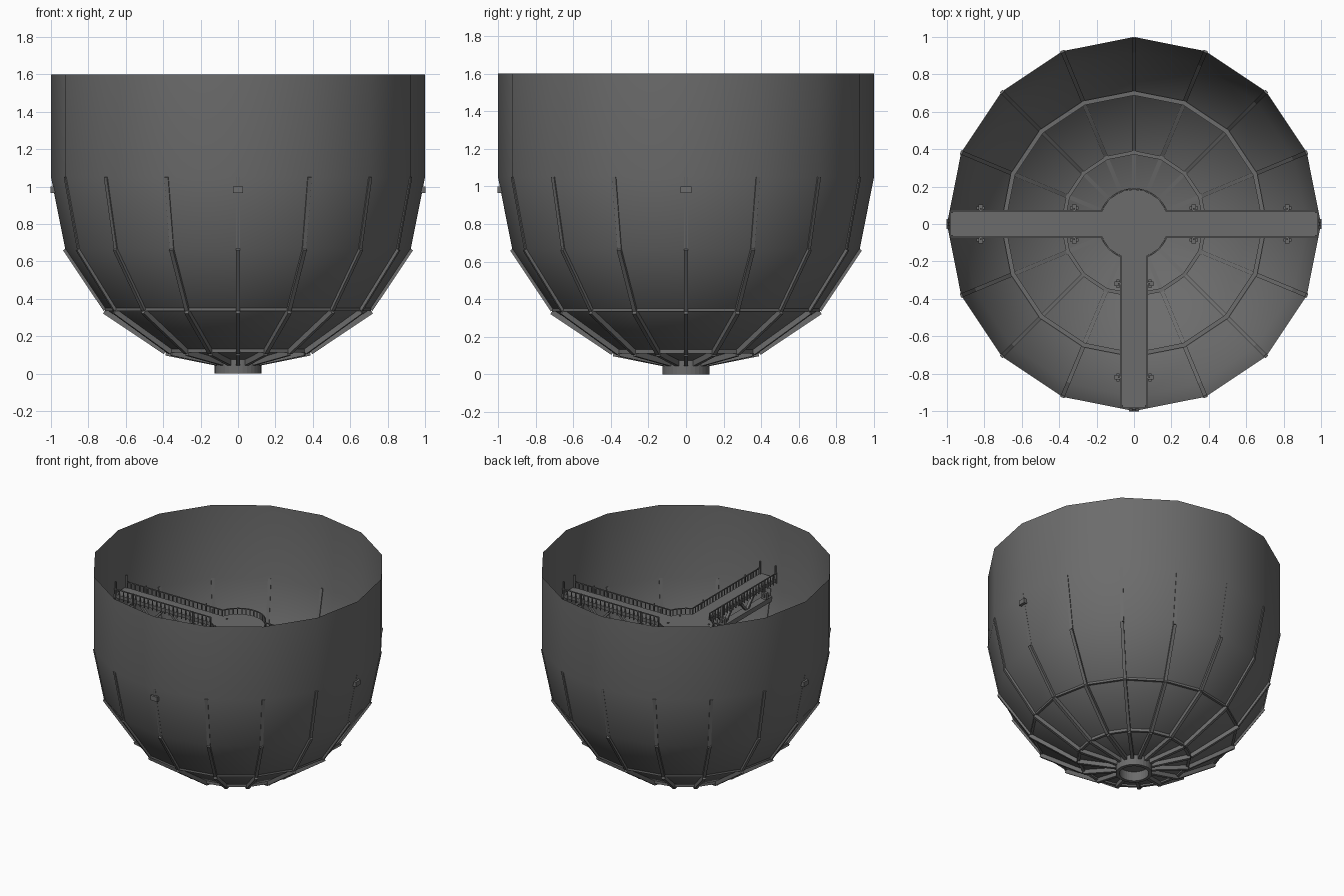
import bpy, bmesh, math
from mathutils import Matrix, Vector

if "Cube" in bpy.data.objects:
    bpy.data.objects.remove(bpy.data.objects["Cube"])

grey = bpy.data.materials.new("dark_grey")
grey.diffuse_color = (0.15, 0.15, 0.15, 1)
grey.use_nodes = True
grey.node_tree.nodes["Principled BSDF"].inputs["Base Color"].default_value = grey.diffuse_color
N = 16
MID = 1.05          # height where the dome meets the straight wall


def finish(name, bm, smooth=False, recalc=True):
    if recalc:
        bmesh.ops.recalc_face_normals(bm, faces=bm.faces)
    me = bpy.data.meshes.new(name)
    bm.to_mesh(me)
    bm.free()
    me.materials.append(grey)
    for p in me.polygons:
        p.use_smooth = smooth
    ob = bpy.data.objects.new(name, me)
    bpy.context.collection.objects.link(ob)
    return ob


def box(bm, lo, hi, rot=Matrix()):
    lo, hi = Vector(lo), Vector(hi)
    m = rot @ Matrix.Translation((lo + hi) / 2) @ Matrix.Diagonal((*(hi - lo), 1))
    bmesh.ops.create_cube(bm, size=1, matrix=m)


def beam(bm, a, b, half, inner, outer, rot=Matrix()):
    """Bar in the local xz plane from a to b, grown to its outer (lower) side."""
    a, b = Vector((a[0], 0, a[1])), Vector((b[0], 0, b[1]))
    d = (b - a).normalized()
    n = Vector((d.z, 0, -d.x))
    vs = []
    for p in (a, b):
        for y, o in ((-half, -inner), (half, -inner), (half, outer), (-half, outer)):
            vs.append(bm.verts.new(rot @ (p + n * o + Vector((0, y, 0)))))
    bm.faces.new(vs[:4])
    bm.faces.new(vs[4:])
    for i in range(4):
        j = (i + 1) % 4
        bm.faces.new((vs[i], vs[j], vs[j + 4], vs[i + 4]))


def lathe(name, profile, closed, n=N, smooth=False):
    bm = bmesh.new()
    rows = []
    for r, z in profile:
        if r < 1e-5:
            rows.append([bm.verts.new((0, 0, z))] * n)
        else:
            rows.append([bm.verts.new((r * math.cos(2 * math.pi * k / n),
                                       r * math.sin(2 * math.pi * k / n), z)) for k in range(n)])
    pairs = list(zip(rows, rows[1:])) + ([(rows[-1], rows[0])] if closed else [])
    for a, b in pairs:
        for k in range(n):
            j = (k + 1) % n
            quad = list(dict.fromkeys((a[k], a[j], b[j], b[k])))
            bm.faces.new(quad)
    return finish(name, bm, smooth, recalc=closed)


# Bowl: straight wall over a coarse half sphere, listed bottom to top
dome = [(math.sin(math.radians(a)), MID - math.cos(math.radians(a))) for a in (0, 22.5, 45, 67.5, 90)]
lathe("bowl_shell", dome + [(1.0, 1.6)], False, smooth=True)

# Outer ribs along each meridian
bm = bmesh.new()
outs = (0.03, 0.026, 0.014, 0.004)
for k in range(N):
    rot = Matrix.Rotation(2 * math.pi * k / N, 4, 'Z')
    for i in range(4):
        a = (0.12, 0.074) if i == 0 else dome[i]
        out = -0.001 if (i == 3 and k % 4 == 0) else outs[i]
        beam(bm, a, dome[i + 1], 0.011, 0.008, out, rot)
finish("bowl_ribs", bm)

# Horizontal hoops and the foot ring
lathe("upper_hoop", [(0.688, .335), (0.712, .335), (0.712, .365), (0.688, .365)], True)
lathe("lower_hoop", [(0.372, .112), (0.392, .112), (0.392, .145), (0.372, .145)], True)
lathe("foot_ring", [(0.1, 0), (0.125, 0), (0.125, .075), (0.1, .07)], True, 32)

# Walkway: three arms pointing left, right and front
DECK = 1.15
arms = [Matrix.Rotation(math.radians(a), 4, 'Z') for a in (0, 180, 270)]
deck, rail, truss, lamps = (bmesh.new() for _ in range(4))
for rot in arms:
    box(deck, (0.15, -0.068, DECK - 0.025), (0.985, 0.068, DECK), rot)
    for s in (-1, 1):
        y = 0.071 * s
        # low edge rail with closely spaced posts
        box(rail, (0.175, y - .003, 1.188), (0.98, y + .003, 1.195), rot)
        for i in range(24):
            x = 0.18 + i * 0.0345
            box(rail, (x - .003, y - .004, DECK - .035), (x + .003, y + .004, 1.19), rot)
        # tall end posts
        box(rail, (0.968, y * .9 - .004, DECK), (0.978, y * .9 + .004, 1.245), rot)
        # hanging lamps on cross brackets
        for x in (0.32, 0.82):
            box(lamps, (x - .012, .085 * s - .02, 1.06), (x + .012, .085 * s + .02, 1.11), rot)
            box(lamps, (x - .022, .085 * s - .008, 1.08), (x + .022, .085 * s + .008, 1.1), rot)
            box(lamps, (x - .004, .08 * s - .005, 1.1), (x + .004, .08 * s + .005, 1.2), rot)
    # lower girder reaching through the shell, with braces up to the deck
    box(truss, (0.1, -0.028, 0.965), (1.003, 0.028, 1.0), rot)
    for x in (0.2, 0.46, 0.72):
        beam(truss, (x, 0.99), (x + .13, DECK - .02), .01, .008, .008, rot)
        beam(truss, (x + .13, DECK - .02), (x + .26, 0.99), .01, .008, .008, rot)
finish("walkway_arms", deck)
finish("lower_girders", truss)
finish("hanging_lamps", lamps)

# Round centre platform with edge posts between the arms
lathe("centre_platform", [(0, DECK - .03), (0.185, DECK - .03), (0.185, DECK + .001), (0, DECK + .001)], False, 24)
for k in range(40):
    ang = 9 * k
    if any(abs((ang - a + 180) % 360 - 180) < 23 for a in (0, 180, 270)):
        continue
    rot = Matrix.Rotation(math.radians(ang), 4, 'Z')
    box(rail, (0.184, -.003, DECK - .035), (0.191, .003, 1.19), rot)
    box(rail, (0.185, -.0147, 1.188), (0.191, .0147, 1.195), rot)
finish("walkway_railing", rail)

# Bolts on the platform
bm = bmesh.new()
for x in (-.12, .12):
    for y in (-.1, .04):
        box(bm, (x - .005, y - .005, DECK), (x + .005, y + .005, DECK + .006))
finish("platform_bolts", bm)
